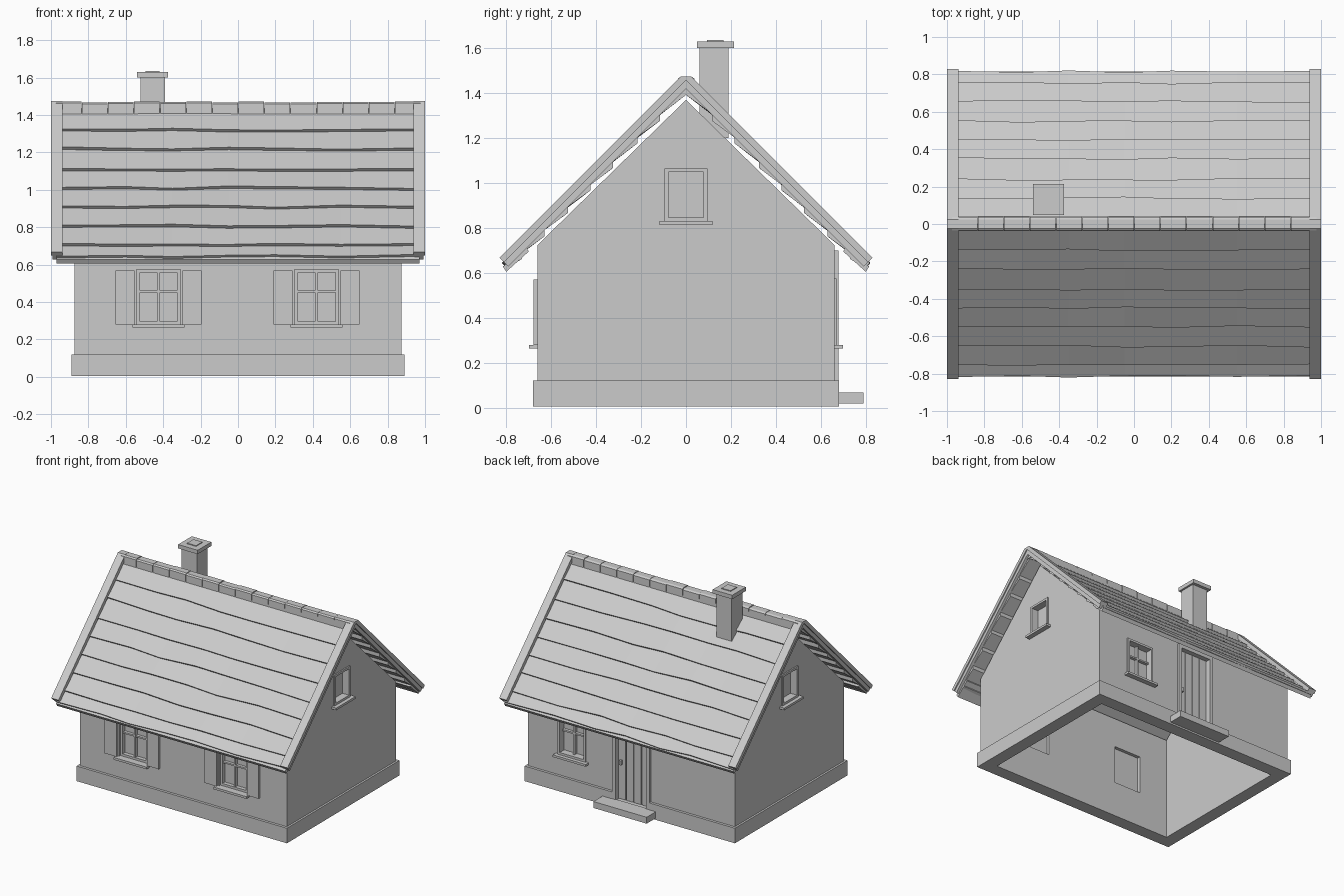
import bpy, bmesh, random

if "Cube" in bpy.data.objects:
    bpy.data.objects.remove(bpy.data.objects["Cube"])

random.seed(4)
WX, WY = 0.875, 0.66          # outer wall half sizes
IX, IY = 0.79, 0.58           # inner room half sizes

grey = bpy.data.materials.new("plain_grey")
grey.diffuse_color = (0.6, 0.6, 0.6, 1)
grey.use_nodes = True
grey.node_tree.nodes["Principled BSDF"].inputs["Base Color"].default_value = grey.diffuse_color


def finish(name, bm):
    bmesh.ops.recalc_face_normals(bm, faces=bm.faces)
    me = bpy.data.meshes.new(name)
    bm.to_mesh(me)
    bm.free()
    me.materials.append(grey)
    ob = bpy.data.objects.new(name, me)
    bpy.context.collection.objects.link(ob)
    return ob


def prism(name, sections):
    """Skin a list of equal cross-sections, closing both ends."""
    bm = bmesh.new()
    rings = [[bm.verts.new(p) for p in s] for s in sections]
    n = len(rings[0])
    for a, b in zip(rings, rings[1:]):
        for i in range(n):
            j = (i + 1) % n
            bm.faces.new((a[i], a[j], b[j], b[i]))
    bm.faces.new(rings[0])
    bm.faces.new(rings[-1])
    return finish(name, bm)


def extrude_x(name, profile, x0, x1):
    return prism(name, [[(x, y, z) for y, z in profile] for x in (x0, x1)])


def box(name, x0, x1, y0, y1, z0, z1):
    return extrude_x(name, [(y0, z0), (y1, z0), (y1, z1), (y0, z1)], x0, x1)


def wall_box(name, side, u0, u1, d0, d1, z0, z1):
    """Box on a wall: u runs along it, d is depth outward from its face."""
    s = 1 if side in ("back", "right") else -1
    w = WY if side in ("front", "back") else WX
    a, b = sorted((s * (w + d0), s * (w + d1)))
    if side in ("front", "back"):
        return box(name, u0, u1, a, b, z0, z1)
    return box(name, a, b, u0, u1, z0, z1)


def cut(target, cutter):
    m = target.modifiers.new("cut", "BOOLEAN")
    m.object, m.operation, m.solver = cutter, "DIFFERENCE", "EXACT"
    bpy.context.view_layer.objects.active = target
    bpy.ops.object.modifier_apply(modifier=m.name)
    bpy.data.objects.remove(cutter)


# Walls and plinth, open underneath
walls = extrude_x("walls", [(-WY, 0.03), (WY, 0.03), (WY, 0.725), (0, 1.37), (-WY, 0.725)], -WX, WX)
cut(walls, box("room_cutter", -IX, IX, -IY, IY, -1, 2))
plinth = box("plinth", -0.89, 0.89, -0.68, 0.68, 0.005, 0.12)
cut(plinth, box("plinth_cutter", -IX, IX, -IY, IY, -1, 1))


# Windows
def window(side, c, half, z0, z1, bars, shutters, trim):
    cut(walls, wall_box("window_cutter", side, c - half, c + half, -0.3, 0.1, z0, z1))
    wall_box("window_pane", side, c - half, c + half, -0.055, -0.045, z0, z1)
    t = 0.017
    parts = [(c - half, c - half + t, z0, z1), (c + half - t, c + half, z0, z1),
             (c - half, c + half, z0, z0 + t), (c - half, c + half, z1 - t, z1)]
    for u0, u1, a, b in parts:
        wall_box("window_frame", side, u0, u1, -0.05, trim, a, b)
    if bars:
        zm = z0 + (z1 - z0) * 0.6
        wall_box("window_bar", side, c - 0.007, c + 0.007, -0.05, -0.02, z0, z1)
        wall_box("window_bar", side, c - half, c + half, -0.05, -0.022, zm - 0.006, zm + 0.006)
    wall_box("window_sill", side, c - half - 0.022, c + half + 0.022, -0.05, 0.038, z0 - 0.017, z0)
    if shutters:
        for s in (-1, 1):
            a, b = sorted((c + s * (half + 0.012), c + s * (half + 0.112)))
            wall_box("shutter", side, a, b, -0.005, 0.018, z0, z1 - 0.005)


for c in (-0.425, 0.42):
    window("front", c, 0.117, 0.28, 0.575, True, True, -0.015)
window("back", 0.5, 0.117, 0.28, 0.575, True, False, 0.01)
for side in ("left", "right"):
    window(side, 0, 0.095, 0.83, 1.065, False, False, 0.01)

# Door with planks, frame, handle and doorstep
for body in (walls, plinth):
    cut(body, wall_box("door_cutter", "back", -0.165, 0.15, -0.3, 0.1, 0.06, 0.70))
wall_box("door_leaf", "back", -0.165, 0.15, -0.06, -0.035, 0.06, 0.70)
for i in range(4):
    u = -0.138 + i * 0.066
    wall_box("door_plank", "back", u + 0.003, u + 0.063, -0.04, -0.02, 0.065, 0.672)
for u0, u1, a, b in ((-0.165, -0.138, 0.06, 0.70), (0.123, 0.15, 0.06, 0.70), (-0.165, 0.15, 0.672, 0.70)):
    wall_box("door_frame", "back", u0, u1, -0.06, 0.018, a, b)
wall_box("door_handle", "back", 0.09, 0.106, -0.02, 0.0, 0.33, 0.365)
box("doorstep", -0.22, 0.23, 0.67, 0.79, 0.018, 0.067)

# Roof: tilted overlapping board rows on both slopes
ROWS = (0.14, 0.24, 0.35, 0.45, 0.55, 0.655, 0.755, 0.815)
STATIONS = (-0.97, -0.6, -0.35, -0.05, 0.2, 0.55, 0.97)
for s in (-1, 1):
    for i, y in enumerate(ROWS):
        up = max(0.0, (ROWS[i - 1] if i else 0.0) - 0.025)
        sections = []
        for x in STATIONS:
            j, k = random.uniform(-0.006, 0.006), random.uniform(-0.003, 0.003)
            lo, hi = y + j, 1.465 + k
            pts = [(lo, hi - lo), (lo - 0.022, hi - lo - 0.022), (up, 1.392 - up), (up, 1.437 - up)]
            sections.append([(x, s * a, b) for a, b in pts])
        prism("roof_board_row", sections)
    extrude_x("eave_board", [(s * a, b) for a, b in
              ((0.815, 0.628), (0.8, 0.605), (0.7, 0.695), (0.715, 0.722))], -0.97, 0.97)

# Gable edge trim: cap over a thinner board, along both slopes
for s in (-1, 1):
    for name, top, low, end, x0, x1 in (("gable_cap", 1.498, 1.458, 0.83, 0.938, 1.0),
                                        ("gable_board", 1.458, 1.42, 0.81, 0.945, 0.992)):
        peak = min(top, 1.474)
        half = [(top - peak, peak), (end, top - end), (end - (top - low) / 2, low - end + (top - low) / 2)]
        profile = half + [(0, low)] + [(-y, z) for y, z in reversed(half)]
        if top == peak:
            profile.pop()
        extrude_x(name, profile, s * x0, s * x1)

# Ridge tiles
for i in range(14):
    x = -0.975 + i * 0.1395
    d = random.uniform(-0.003, 0.003)
    extrude_x("ridge_tile", [(-0.038, 1.395), (0.04, 1.395), (0.038, 1.462 + d), (0.025, 1.47 + d),
              (-0.025, 1.47 + d), (-0.036, 1.462 + d)], x + 0.0015, x + 0.138)

# Chimney
box("chimney_shaft", -0.52, -0.39, 0.06, 0.19, 1.2, 1.605)
box("chimney_cap", -0.54, -0.375, 0.048, 0.213, 1.6, 1.63)
box("chimney_flue", -0.495, -0.42, 0.093, 0.168, 1.62, 1.636)
